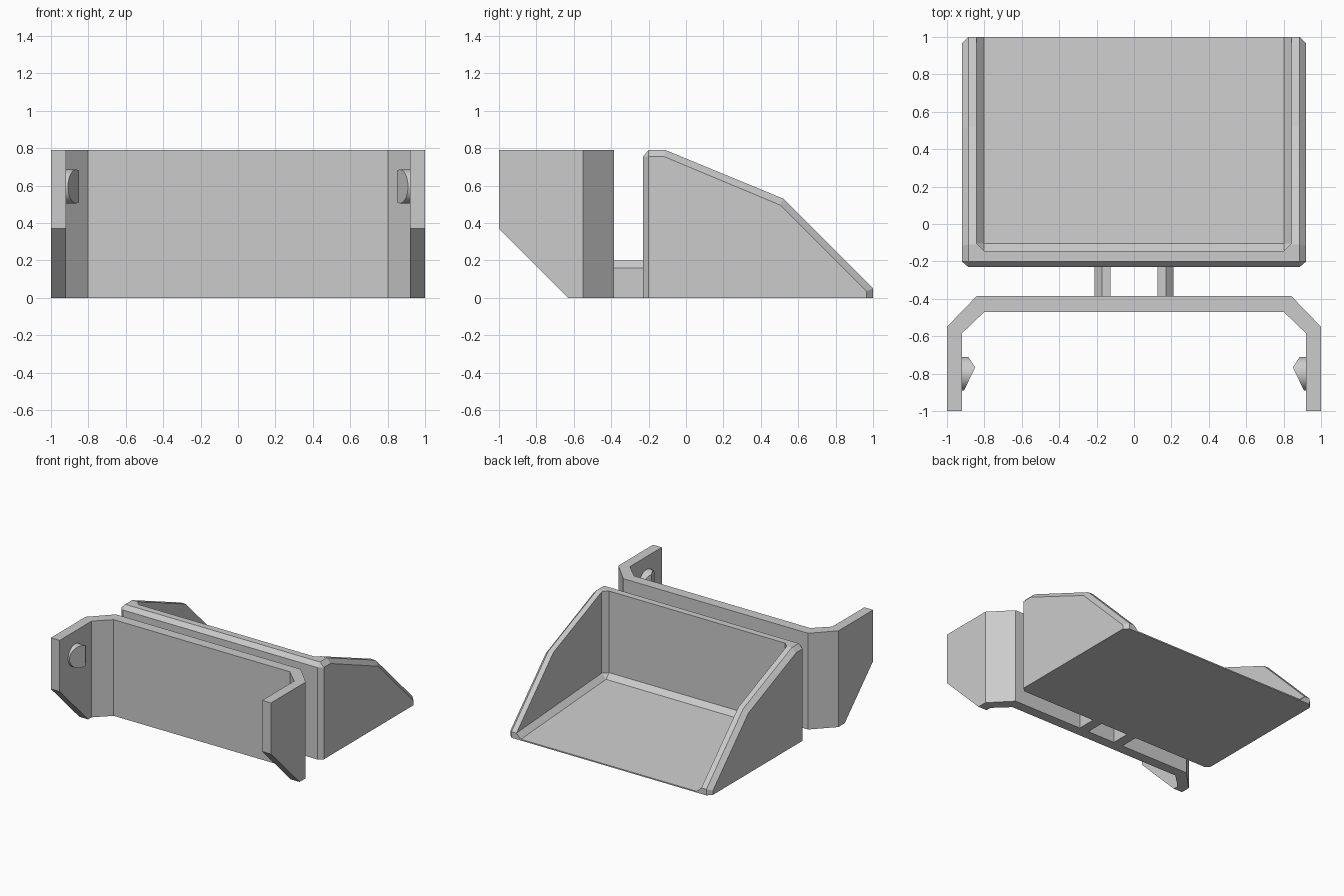
import bpy, bmesh, math
from mathutils import Matrix, Vector

if "Cube" in bpy.data.objects:
    bpy.data.objects.remove(bpy.data.objects["Cube"])


def finish(bm, name):
    bmesh.ops.recalc_face_normals(bm, faces=bm.faces)
    me = bpy.data.meshes.new(name)
    bm.to_mesh(me)
    bm.free()
    ob = bpy.data.objects.new(name, me)
    bpy.context.collection.objects.link(ob)
    return ob


def hull(name, points):
    bm = bmesh.new()
    for p in points:
        bm.verts.new(p)
    r = bmesh.ops.convex_hull(bm, input=bm.verts)
    junk = [g for g in r["geom_interior"] if isinstance(g, bmesh.types.BMVert)]
    if junk:
        bmesh.ops.delete(bm, geom=junk, context='VERTS')
    bmesh.ops.dissolve_limit(bm, angle_limit=math.radians(2), verts=bm.verts, edges=bm.edges)
    return finish(bm, name)


def cut(bm, co, no):
    # remove everything on the normal side and cap the opening
    r = bmesh.ops.bisect_plane(bm, geom=bm.verts[:] + bm.edges[:] + bm.faces[:],
                               plane_co=co, plane_no=no, clear_outer=True)
    edges = [e for e in r["geom_cut"] if isinstance(e, bmesh.types.BMEdge)]
    bmesh.ops.holes_fill(bm, edges=edges)


# Scoop tray: chamfered outer body
full = [(-.23, 0), (1, 0), (1, .05), (.52, .53), (-.11, .79), (-.2, .79), (-.23, .755)]
inset = [(-.2, 0), (.965, 0), (.965, .035), (.505, .495), (-.117, .755), (-.2, .755)]
tray = hull("scoop_tray",
            [(s * .885, y, z) for s in (-1, 1) for y, z in full] +
            [(s * .92, y, z) for s in (-1, 1) for y, z in inset])

# Tray cavity: floor ramps down to a thin front lip, chamfered inside corners
half = [(.8, -.105, .08), (.8, 1.1, .004)]
for z0, z1 in ((.12, .044), (1, 1)):
    half += [(.84, -.105, z0), (.8, -.145, z0), (.84, 1.1, z1)]
cavity = hull("tray_cavity_cutter", [(s * x, y, z) for s in (-1, 1) for x, y, z in half])
cavity.hide_render = True
mod = tray.modifiers.new("cavity", 'BOOLEAN')
mod.operation = 'DIFFERENCE'
mod.solver = 'EXACT'
mod.object = cavity
bpy.context.view_layer.objects.active = tray
bpy.ops.object.modifier_apply(modifier=mod.name)
bpy.data.objects.remove(cavity)

# Clip bracket: extruded plan with sloped lower arm ends
right = [(1, -1), (1, -.55), (.84, -.385)]
inner = [(.8, -.47), (.92, -.585), (.92, -1)]
plan = right + [(-x, y) for x, y in reversed(right)]
plan += [(-x, y) for x, y in reversed(inner)] + inner
bm = bmesh.new()
face = bm.faces.new([bm.verts.new((x, y, 0)) for x, y in plan])
r = bmesh.ops.extrude_face_region(bm, geom=[face])
bmesh.ops.translate(bm, vec=(0, 0, .79),
                    verts=[v for v in r["geom"] if isinstance(v, bmesh.types.BMVert)])
cut(bm, (0, -1, .37), (0, -1, -1))
finish(bm, "clip_bracket")

for s, side in ((-1, "left"), (1, "right")):
    # Connecting rib between bracket and tray
    rib = [(.125, 0), (.125, .2), (.17, .2), (.21, .16), (.21, 0)]
    hull(side + "_connecting_rib", [(s * x, y, z) for y in (-.39, -.225) for x, z in rib])

    # Snap peg: round stud with two slanted faces
    bm = bmesh.new()
    bmesh.ops.create_cone(bm, cap_ends=True, segments=48, radius1=.09, radius2=.09, depth=.12,
                          matrix=Matrix.Translation((s * .87, -.8, .595)) @
                          Matrix.Rotation(math.pi / 2, 4, 'Y'))
    cut(bm, (s * .848, -.765, .595), (-s * .125, -.06, 0))
    cut(bm, (s * .848, -.765, .595), (-s * .055, .037, 0))
    peg = finish(bm, side + "_snap_peg")
    bpy.ops.object.select_all(action='DESELECT')
    peg.select_set(True)
    bpy.context.view_layer.objects.active = peg
    bpy.ops.object.shade_smooth_by_angle(angle=math.radians(30))
